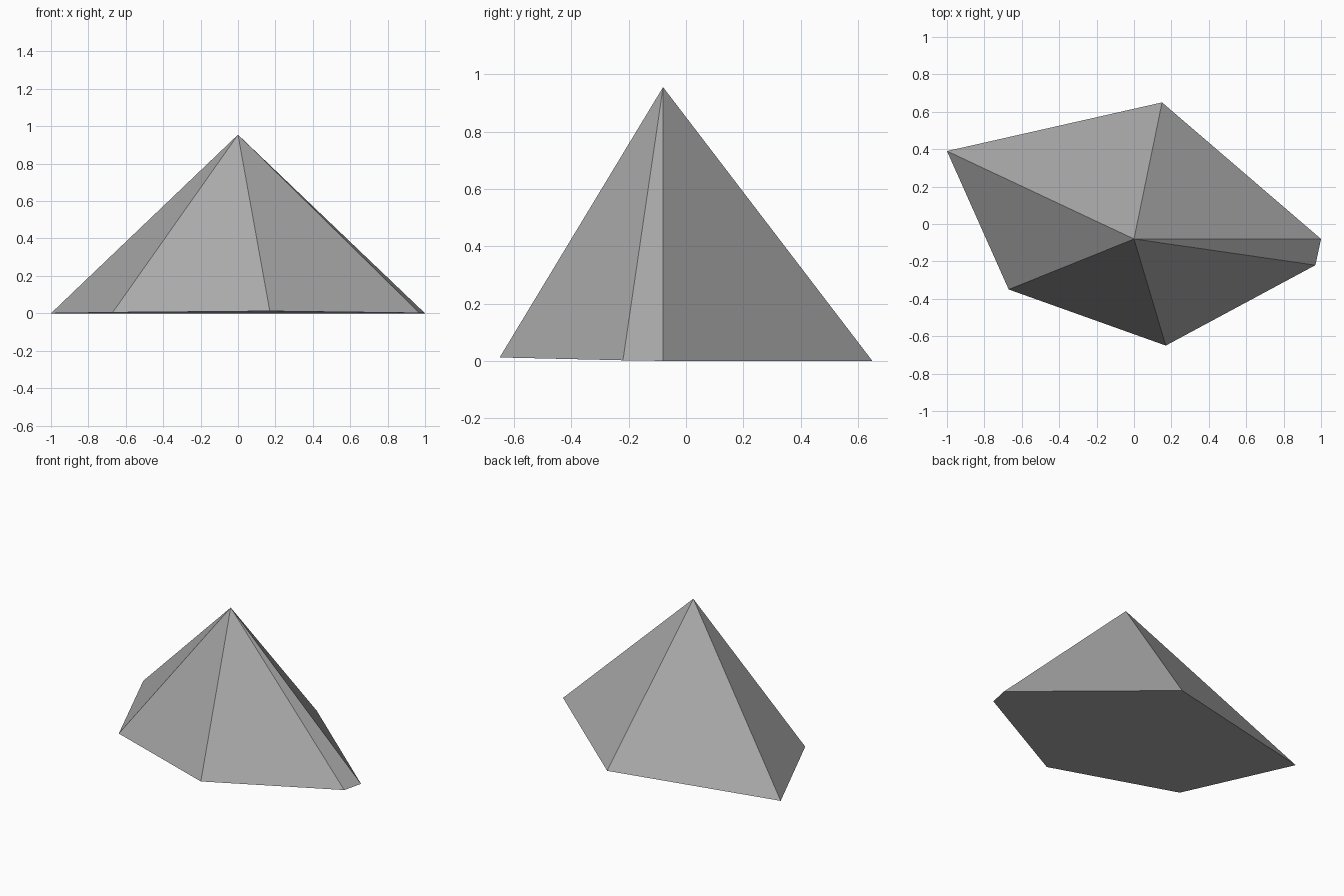
import bpy
import bmesh

# Remove the default cube
cube = bpy.data.objects.get("Cube")
if cube:
    bpy.data.objects.remove(cube, do_unlink=True)

# Plain grey colour
GREY = (0.4, 0.4, 0.4, 1.0)
grey = bpy.data.materials.new("grey")
grey.use_nodes = True
grey.diffuse_color = GREY
grey.node_tree.nodes["Principled BSDF"].inputs["Base Color"].default_value = GREY

# Irregular six-sided outline of the base, counter-clockwise from above
OUTLINE = [(1.0, -0.08, 0), (0.15, 0.65, 0), (-1.0, 0.39, 0),
           (-0.67, -0.35, 0.005), (0.17, -0.65, 0.012), (0.97, -0.22, 0.002)]
APEX = (0.0, -0.08, 0.955)

# Pyramid: one base face and a fan of flat sides up to the apex
bm = bmesh.new()
base = [bm.verts.new(p) for p in OUTLINE]
apex = bm.verts.new(APEX)
bm.faces.new(base[::-1])
for a, b in zip(base, base[1:] + base[:1]):
    bm.faces.new((a, b, apex))
bmesh.ops.recalc_face_normals(bm, faces=bm.faces)

mesh = bpy.data.meshes.new("pyramid")
bm.to_mesh(mesh)
bm.free()
mesh.materials.append(grey)
bpy.context.collection.objects.link(bpy.data.objects.new("pyramid", mesh))
